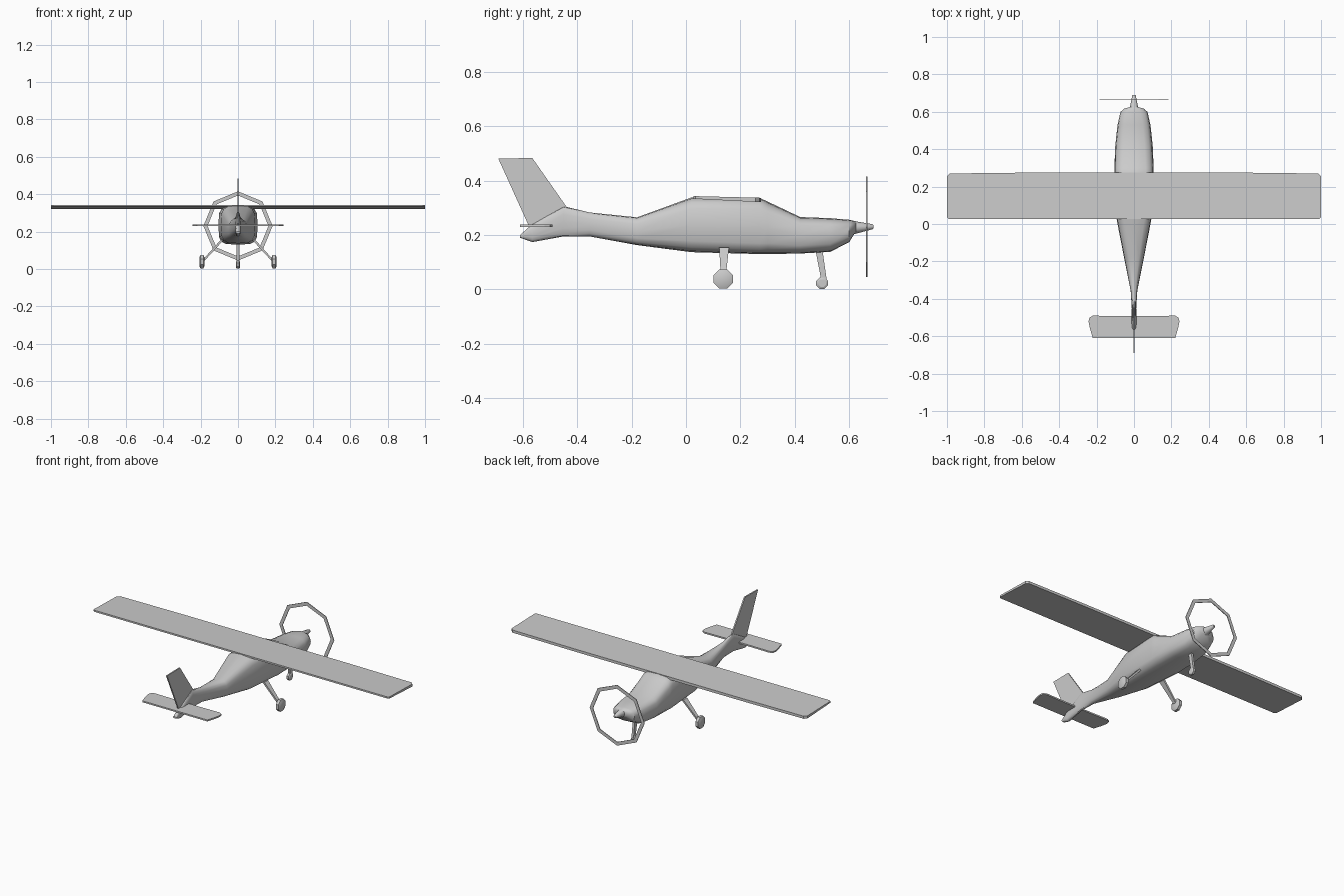
import bpy, bmesh
from math import cos, sin, pi, copysign
from mathutils import Vector

if "Cube" in bpy.data.objects:
    bpy.data.objects.remove(bpy.data.objects["Cube"])


def make(name, verts, faces, smooth=None):
    mesh = bpy.data.meshes.new(name)
    mesh.from_pydata(verts, [], faces)
    bm = bmesh.new()
    bm.from_mesh(mesh)
    bmesh.ops.recalc_face_normals(bm, faces=bm.faces)
    bm.to_mesh(mesh)
    bm.free()
    ob = bpy.data.objects.new(name, mesh)
    bpy.context.collection.objects.link(ob)
    if smooth:
        bpy.ops.object.select_all(action='DESELECT')
        ob.select_set(True)
        bpy.context.view_layer.objects.active = ob
        bpy.ops.object.shade_smooth_by_angle(angle=smooth)
    return ob


def loft(name, rings, smooth=None):
    """Skin a list of equal-length closed rings and cap both ends."""
    n = len(rings[0])
    verts = [p for r in rings for p in r]
    faces = [(i*n + j, i*n + (j+1) % n, (i+1)*n + (j+1) % n, (i+1)*n + j)
             for i in range(len(rings) - 1) for j in range(n)]
    faces += [tuple(range(n)), tuple(range(len(verts) - n, len(verts)))]
    return make(name, verts, faces, smooth)


def wheel(name, x, y, z, r, half_width):
    # Octagonal tyre with bevelled shoulders
    prof = [(-1, .65), (-.6, 1), (.6, 1), (1, .65)]
    loft(name, [[(x + half_width*a, y + r*k*cos(pi*(2*j+1)/8), z + r*k*sin(pi*(2*j+1)/8))
                 for j in range(8)] for a, k in prof], 0.5)


def mirrored(half):
    return half + [(-x, y) for x, y in reversed(half)]


def plate(name, outline, bottom, top):
    loft(name, [[(x, y, f(y)) for x, y in outline] for f in (bottom, top)])


# Fuselage: y, bottom, top, half width, squareness
stations = [
    (-.61, .190, .200, .012, .8), (-.565, .174, .240, .014, .8),
    (-.45, .195, .306, .012, .8), (-.355, .195, .283, .018, .8),
    (-.18, .163, .265, .053, .7), (.02, .137, .338, .092, .55),
    (.27, .130, .337, .105, .5), (.30, .130, .323, .105, .55),
    (.42, .132, .266, .100, .6), (.53, .138, .262, .088, .65),
    (.60, .174, .256, .072, .75), (.618, .203, .252, .05, .9),
    (.625, .205, .250, .022, 1), (.685, .221, .240, .010, 1),
    (.69, .226, .236, .006, 1)]


def section(y, lo, hi, w, e, n=16):
    pw = lambda v: copysign(abs(v)**e, v)
    return [(w*pw(cos(2*pi*j/n)), y, (lo+hi)/2 + (hi-lo)/2*pw(sin(2*pi*j/n)))
            for j in range(n)]


loft("fuselage", [section(*s) for s in stations], 0.6)

# Main wing, slightly nose-down
wing = mirrored([(.99, .027), (1, .035), (1, .255), (.985, .270), (.55, .275)])
plate("wing", wing, lambda y: .333 - .05*(y - .03), lambda y: .343 - .025*(y - .03))

# Tailplane
tail = mirrored([(.22, -.61), (.235, -.56), (.243, -.52), (.238, -.50), (.22, -.49), (.10, -.492)])
plate("tailplane", tail, lambda y: .230, lambda y: .239)

# Swept fin
fin = [(-.69, .481), (-.565, .483), (-.44, .305), (-.45, .24), (-.577, .232)]
loft("fin", [[(x, y, z) for y, z in fin] for x in (-.004, .004)])

# Propeller drawn as an octagonal ring
ring = []
for r, y in ((.185, .6625), (.185, .6665), (.163, .6665), (.163, .6625)):
    ring.append([(r*sin(pi*j/4), y, .23 + r*cos(pi*j/4)) for j in range(8)])
make("propeller_ring", [p for r in ring for p in r],
     [(i*8 + j, i*8 + (j+1) % 8, (i+1) % 4*8 + (j+1) % 8, (i+1) % 4*8 + j)
      for i in range(4) for j in range(8)])


def strut(name, a, b, size_a, size_b):
    rings = []
    for p, (w, d) in ((a, size_a), (b, size_b)):
        rings.append([Vector(p) + Vector((sx*w, sy*d, 0))
                      for sx, sy in ((-1, -1), (1, -1), (1, 1), (-1, 1))])
    loft(name, rings)


# Main landing gear
for side, s in (("left", -1), ("right", 1)):
    strut(side + "_gear_leg", (s*.085, .14, .155), (s*.185, .137, .045), (.008, .018), (.007, .009))
    wheel(side + "_wheel", s*.193, .137, .039, .038, .014)

# Nose gear
strut("nose_gear_leg", (0, .488, .15), (0, .508, .03), (.007, .013), (.007, .010))
wheel("nose_wheel", 0, .50, .023, .023, .011)
